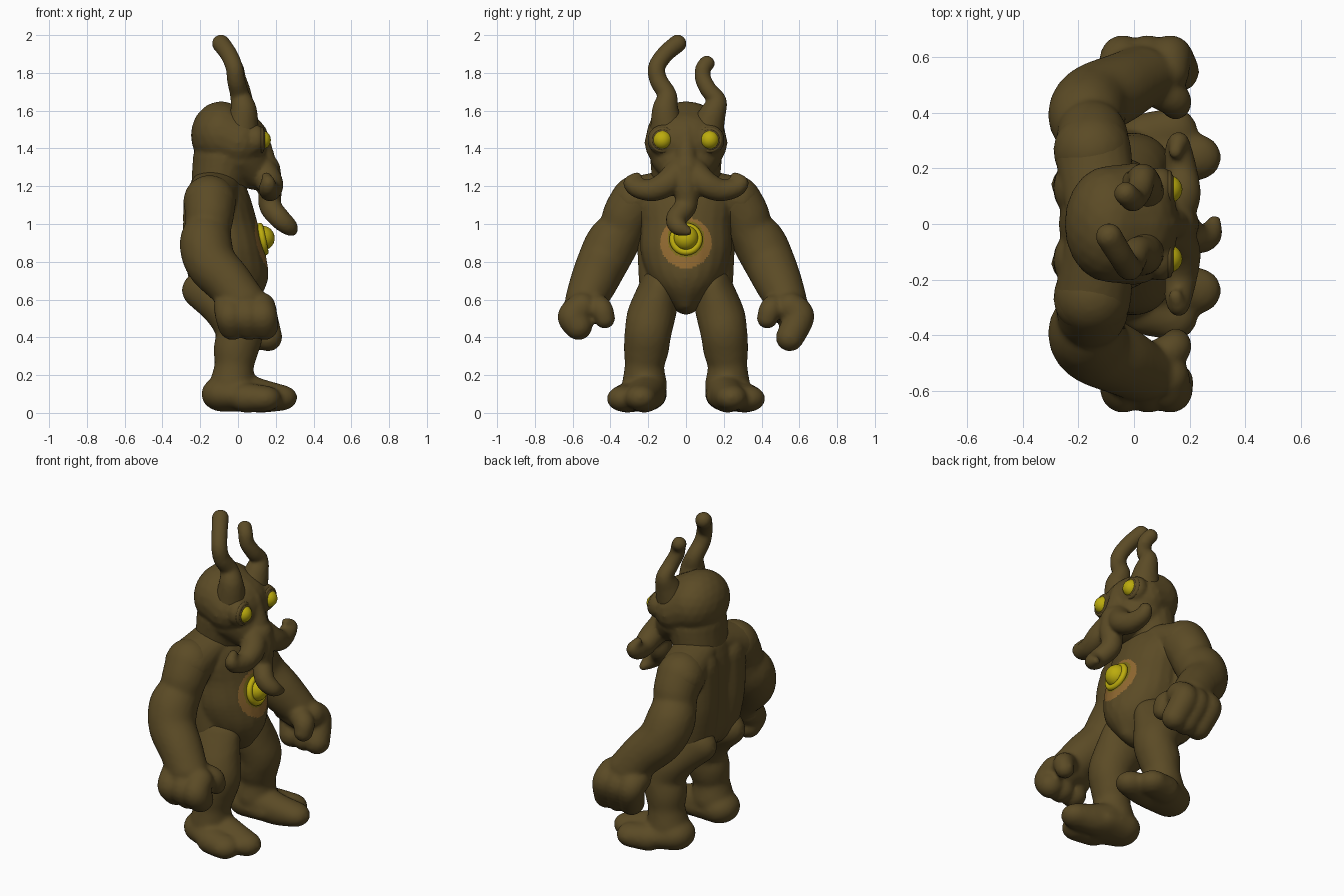
import bpy
import bmesh
from math import pi
from mathutils import Matrix, Vector

old = bpy.data.objects.get("Cube")
if old:
    bpy.data.objects.remove(old, do_unlink=True)


def make_material(name, colour):
    mat = bpy.data.materials.new(name)
    mat.use_nodes = True
    rgba = (*colour, 1)
    mat.diffuse_color = rgba
    mat.node_tree.nodes["Principled BSDF"].inputs["Base Color"].default_value = rgba
    return mat


HIDE = make_material("olive brown hide", (.105, .07, .019))
YELLOW = make_material("glowing yellow", (.5, .41, .004))
PATCH = make_material("rust orange patch", (.28, .14, .03))
STAIN = make_material("dull yellow stain", (.2, .15, .01))


def spline(points, steps):
    """Smooth path through points of (position, radii), in hundredths of a unit."""
    full = [Vector(p if len(p) == 6 else (*p[:3], p[3], p[3], p[3])) / 100 for p in points]
    if len(full) == 1:
        return full
    ends = [full[0], *full, full[-1]]
    result = []
    for a, b, c, d in zip(ends, ends[1:], ends[2:], ends[3:]):
        for k in range(steps):
            t = k / steps
            result.append(b + (c - a) * (t / 2) + (a * 2 - b * 5 + c * 4 - d) * (t * t / 2)
                          + (b * 3 - a - c * 3 + d) * (t ** 3 / 2))
    return result + [full[-1]]


def sculpt(name, chains, side=1, voxel=.013, smooth=5):
    """Swell balls along each chain, fuse them into one skin and relax it."""
    bm = bmesh.new()
    for chain in chains:
        for v in spline(chain, 10):
            place = Matrix.Translation((v[0], v[1] * side, v[2]))
            swell = Matrix.Diagonal((v[3], v[4], v[5], 1))
            bmesh.ops.create_icosphere(bm, subdivisions=3, radius=1, matrix=place @ swell)
    mesh = bpy.data.meshes.new(name)
    bm.to_mesh(mesh)
    bm.free()
    obj = bpy.data.objects.new(name, mesh)
    bpy.context.collection.objects.link(obj)
    fuse = obj.modifiers.new("fuse", "REMESH")
    fuse.mode = "VOXEL"
    fuse.voxel_size = voxel
    fuse.use_smooth_shade = True
    relax = obj.modifiers.new("relax", "SMOOTH")
    relax.iterations = smooth
    graph = bpy.context.evaluated_depsgraph_get()
    baked = bpy.data.meshes.new_from_object(obj.evaluated_get(graph))
    obj.modifiers.clear()
    obj.data = baked
    baked.materials.clear()
    baked.materials.append(HIDE)
    return obj


def finish(name, mat):
    obj = bpy.context.object
    obj.name = name
    obj.data.materials.append(mat)
    bpy.ops.object.shade_smooth()
    return obj


def ball(name, place, radius, mat):
    bpy.ops.mesh.primitive_uv_sphere_add(segments=32, ring_count=16, radius=radius, location=place)
    return finish(name, mat)


def ring(name, place, major, minor, mat, tilt=0):
    bpy.ops.mesh.primitive_torus_add(major_segments=40, minor_segments=12, major_radius=major,
                                     minor_radius=minor, location=place,
                                     rotation=(0, pi / 2 - tilt, 0))
    return finish(name, mat)


# Torso with back muscles and sloping shoulders
torso_chains = [[
    (-4, 0, 60, 14, 8, 8), (-5, 0, 71, 21, 19, 10), (-6, 0, 85, 20.5, 24, 10),
    (-8, 0, 100, 18.5, 24, 10), (-10, 0, 112, 17, 25, 10), (-11, 0, 122, 14, 18, 8)]]
for s in (-1, 1):
    torso_chains.append([(-12, 11 * s, 70, 14), (-16, 13 * s, 90, 13), (-16, 13 * s, 112, 13)])
    torso_chains.append([(-12, 8 * s, 121, 13, 12, 8), (-15, 27 * s, 112, 14, 13, 13)])
torso = sculpt("torso", torso_chains, voxel=.01, smooth=6)

# Coloured patch round the belly jewel
torso.data.materials.append(PATCH)
torso.data.materials.append(STAIN)
for face in torso.data.polygons:
    c = face.center
    if c.x > 0:
        if Vector((c.y, c.z - .92)).length < .098:
            face.material_index = 2
        elif (c.y / .136) ** 2 + ((c.z - .9) / .134) ** 2 < 1:
            face.material_index = 1

# Head with brows, snout, drooping trunk and curled whisker tentacles
head_chains = [
    [(-9, 0, 147, 16, 21, 18), (0, 0, 143, 16, 22, 17)],
    [(-11, 0, 118, 14, 18, 10), (-7, 0, 135, 17, 19, 12)],
    [(-1, 0, 135, 17, 19, 12), (9, 0, 127, 10, 12, 9)],
    [(10, 0, 146, 6, 5, 8), (14, 0, 133, 6, 6, 8)],
    [(15, 0, 129, 7.5), (17, 0, 120, 6.5), (17, 0, 110, 6),
     (22, -5, 103, 5.6), (27, -4, 98.5, 4.6), (29, 1, 96, 2.3)],
]
for s in (-1, 1):
    head_chains.append([(9.5, 12.5 * s, 144.5, 6, 8, 8)])
    head_chains.append([(13, 3 * s, 128, 8), (17, 10 * s, 121.5, 7), (17, 18 * s, 118, 6),
                        (16, 26 * s, 119, 5), (16, 29.5 * s, 122, 3.6), (15, 26 * s, 125, 2.6)])
sculpt("head", head_chains, voxel=.011, smooth=4)

# Wavy horns, the right one taller
sculpt("right_horn", [[
    (2, -10, 150, 9), (3, -11, 160, 7), (1, -10, 168, 5.2), (-1, -14.5, 176, 4.8),
    (-2, -15.5, 183, 4.6), (-5, -11, 190, 4.6), (-9, -4.5, 195.5, 4.8)]], voxel=.01, smooth=3)
sculpt("left_horn", [[
    (2, 11, 150, 9), (3, 14, 158, 7), (3, 16.5, 165, 5), (2, 12, 171, 4.5),
    (0, 9, 177, 4.3), (-1, 9, 182, 4.2), (-3, 11, 185, 4.2)]], voxel=.01, smooth=3)

for side, label in ((-1, "right"), (1, "left")):
    # Eye and its lid
    ball(label + "_eye", (.124, .125 * side, 1.445), .05, YELLOW)
    ring(label + "_eyelid", (.124, .125 * side, 1.445), .056, .013, HIDE)

    # Arm, palm, three fingers and thumb; the left fingers reach lower
    drop = 6 if side > 0 else 0
    arm = [[(-15, 26, 112, 14), (-15, 31, 105, 13), (-16, 34, 97, 12.5), (-17, 39.5, 89, 14),
            (-14, 44.5, 79, 13.5), (-5, 49, 69, 12.5), (2, 53, 60, 12.5, 11, 10)],
           [(0, 54, 57, 10, 10, 9), (6, 55, 54, 10, 11, 8)],
           [(6, 50, 58, 7), (14, 45, 55, 6.2), (15, 43, 50, 5.5)]]
    for x in (-5, 4, 12):
        arm.append([(x, 55, 56, 8), (x + 1, 60, 51, 8),
                    (x + 2 + drop / 3, 57 - drop / 3, 46 - drop, 7.5)])
    sculpt(label + "_arm", arm, side)

    # Leg running into a broad foot with two round toes
    sculpt(label + "_leg", [
        [(-10, 14, 65, 20, 11, 13), (-3, 18, 53, 15, 13, 10), (1, 20, 43, 12.5),
         (-1, 21, 34, 12), (-2, 22, 25, 10.5), (-3, 22, 15, 12)],
        [(-8, 22, 10, 11.5, 12, 9.5), (5, 25, 8.5, 12, 14.5, 8)],
        [(3, 21, 11, 10), (12, 22, 9, 9), (22, 24, 8, 9.5, 8.5, 7)],
        [(4, 31, 8, 9, 9, 8), (14, 33, 7.5, 9, 9, 7)]], side, smooth=8)

# Belly jewel in its collar
ball("belly_jewel", (.128, 0, .925), .066, YELLOW)
ring("jewel_collar", (.13, 0, .92), .07, .018, YELLOW, tilt=.2)
